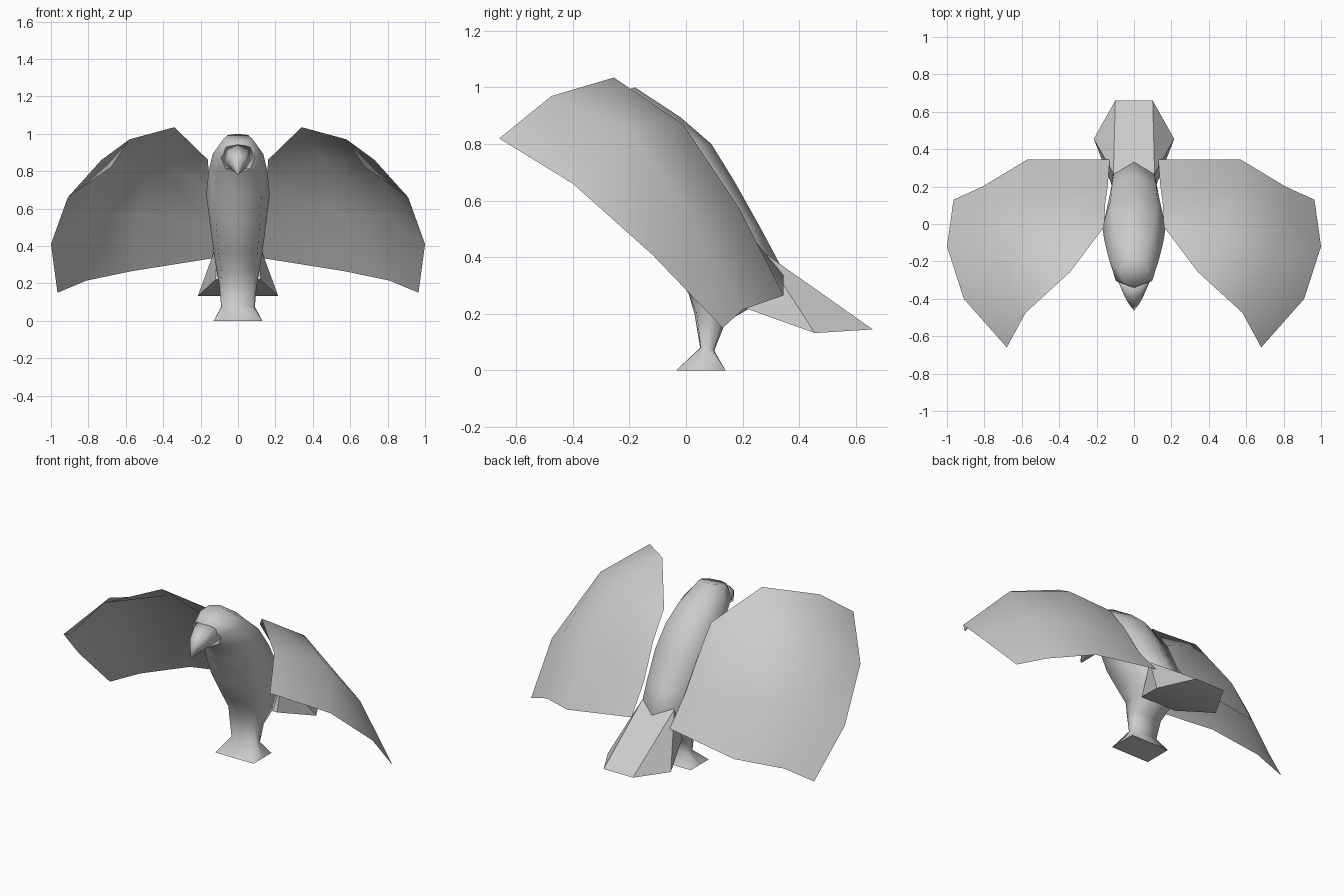
import bpy
import bmesh
import math

cube = bpy.data.objects.get("Cube")
if cube:
    bpy.data.objects.remove(cube, do_unlink=True)

grey = bpy.data.materials.new("plain_grey")
grey.use_nodes = True
colour = (0.6, 0.6, 0.6, 1)
grey.diffuse_color = colour
grey.node_tree.nodes["Principled BSDF"].inputs["Base Color"].default_value = colour


def finish(name, bm, angle=None, recalc=True):
    """Turn a bmesh into a smooth grey object."""
    if recalc:
        bmesh.ops.recalc_face_normals(bm, faces=bm.faces[:])
    mesh = bpy.data.meshes.new(name)
    bm.to_mesh(mesh)
    bm.free()
    mesh.materials.append(grey)
    obj = bpy.data.objects.new(name, mesh)
    bpy.context.collection.objects.link(obj)
    mesh.shade_smooth()
    if angle:
        bpy.ops.object.select_all(action='DESELECT')
        obj.select_set(True)
        bpy.context.view_layer.objects.active = obj
        bpy.ops.object.shade_smooth_by_angle(angle=math.radians(angle))
    return obj


def loft(name, rings, angle=None):
    """Skin eight-sided rings: front (y, z), back (y, z), half width, corner fullness."""
    bm = bmesh.new()
    loops = []
    for (fy, fz), (by, bz), width, full in rings:
        loop = []
        for i in range(8):
            a = i * math.pi / 4
            k = full * math.sqrt(2) if i % 2 else 1
            u, v = math.sin(a) * k, math.cos(a) * k
            t = (1 - v) / 2
            loop.append(bm.verts.new((u * width, fy + (by - fy) * t, fz + (bz - fz) * t)))
        loops.append(loop)
    for a, b in zip(loops, loops[1:]):
        for i in range(8):
            j = (i + 1) % 8
            bm.faces.new((a[i], a[j], b[j], b[i]))
    bm.faces.new(loops[0])
    bm.faces.new(loops[-1])
    return finish(name, bm, angle)


# Head, body, leg column and foot in one skin
loft("body", [
    ((-.34, .95), (-.18, 1.0), .075, .72),
    ((-.35, .89), (-.02, .895), .135, .72),
    ((-.28, .80), (.09, .80), .157, .72),
    ((-.20, .68), (.17, .67), .17, .74),
    ((-.14, .52), (.26, .51), .15, .78),
    ((-.05, .36), (.34, .36), .13, .8),
    ((.01, .27), (.26, .24), .112, .8),
    ((.03, .20), (.14, .17), .10, .85),
    ((.05, .08), (.10, .07), .09, .9),
    ((-.035, 0), (.14, 0), .13, 1.0),
], 70)

# Hooked beak
loft("beak", [
    ((-.33, .95), (-.26, .79), .09, .72),
    ((-.425, .885), (-.35, .80), .05, .72),
    ((-.462, .785), (-.452, .78), .004, .72),
])

# Wedge tail
bm = bmesh.new()
for s in (-1, 1):
    for x, y, z in ((.11, .27, .42), (.135, .36, .315), (.10, .66, .145),
                    (.215, .455, .132), (.12, .21, .22)):
        bm.verts.new((s * x, y, z))
bmesh.ops.convex_hull(bm, input=bm.verts[:])
finish("tail", bm, 40)

# Arched wing sheets: columns from root to tip, each from leading to trailing edge
columns = (
    ((.16, -.015, .86), (.155, .10, .70), (.14, .21, .50), (.13, .345, .335)),
    ((.34, -.255, 1.035), (.46, -.01, .87), (.55, .19, .57), (.57, .345, .265)),
    ((.58, -.475, .97), (.73, -.21, .86), (.82, .02, .55), (.81, .20, .215)),
    ((.68, -.66, .82), (.91, -.40, .66), (1.0, -.12, .41), (.965, .13, .15)),
)
for side, name in ((1, "left_wing"), (-1, "right_wing")):
    bm = bmesh.new()
    grid = [[bm.verts.new((side * x, y, z)) for x, y, z in col] for col in columns]
    for a, b in zip(grid, grid[1:]):
        for i in range(3):
            quad = (a[i], a[i + 1], b[i + 1], b[i])
            bm.faces.new(quad if side > 0 else quad[::-1])
    finish(name, bm, recalc=False)
